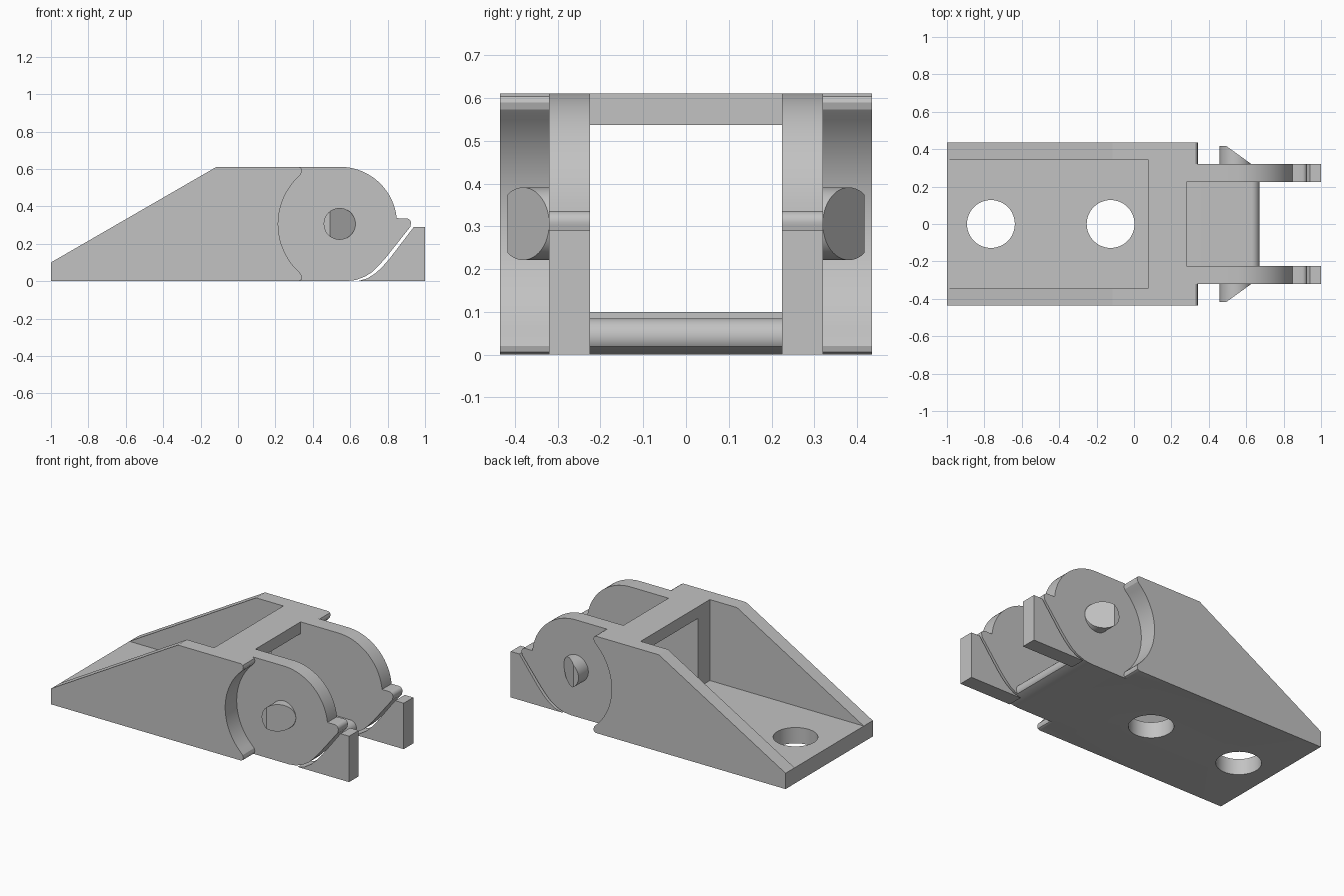
import bpy, bmesh, math
from mathutils import Vector

if "Cube" in bpy.data.objects:
    bpy.data.objects.remove(bpy.data.objects["Cube"])

grey = bpy.data.materials.new("plain grey")
grey.diffuse_color = (0.54, 0.54, 0.54, 1)
grey.use_nodes = True
grey.node_tree.nodes["Principled BSDF"].inputs["Base Color"].default_value = grey.diffuse_color


def arc(cx, cz, r, a0, a1, n):
    """Points on an arc in the xz plane, angles in degrees."""
    out = []
    for i in range(n + 1):
        a = math.radians(a0 + (a1 - a0) * i / n)
        out.append((cx + r * math.cos(a), cz + r * math.sin(a)))
    return out


def add_object(name, bm):
    bmesh.ops.recalc_face_normals(bm, faces=bm.faces)
    mesh = bpy.data.meshes.new(name)
    bm.to_mesh(mesh)
    bm.free()
    mesh.materials.append(grey)
    ob = bpy.data.objects.new(name, mesh)
    bpy.context.collection.objects.link(ob)
    return ob


def prism(name, pts, y0, y1):
    """Extrude an xz outline from y0 to y1."""
    bm = bmesh.new()
    face = bm.faces.new([bm.verts.new((x, y0, z)) for x, z in pts])
    res = bmesh.ops.extrude_face_region(bm, geom=[face])
    verts = [v for v in res["geom"] if isinstance(v, bmesh.types.BMVert)]
    bmesh.ops.translate(bm, verts=verts, vec=(0, y1 - y0, 0))
    return add_object(name, bm)


def box(name, x0, x1, y, z0, z1):
    return prism(name, [(x0, z0), (x1, z0), (x1, z1), (x0, z1)], -y, y)


def cut(target, cutter):
    mod = target.modifiers.new("cut", "BOOLEAN")
    mod.operation = "DIFFERENCE"
    mod.solver = "EXACT"
    mod.object = cutter
    cutter.hide_render = True
    bpy.context.view_layer.objects.active = target
    bpy.ops.object.modifier_apply(modifier=mod.name)
    bpy.data.objects.remove(cutter)


def smooth(ob):
    bpy.ops.object.select_all(action="DESELECT")
    ob.select_set(True)
    bpy.context.view_layer.objects.active = ob
    bpy.ops.object.shade_smooth_by_angle(angle=math.radians(25))


# Wedge body with rounded hinge end and small stop nub
outline = [(-1, 0), (0.58, 0), (0.63, 0.006), (0.68, 0.025), (0.715, 0.047),
           (0.75, 0.08), (0.79, 0.125), (0.921, 0.29)]
outline += arc(0.9, 0.311, 0.025, -20, 90, 6)
outline += arc(0.545, 0.306, 0.305, 5.7, 90, 24)
outline += [(-0.115, 0.611), (-1, 0.1)]
body = prism("body", outline, -0.435, 0.435)

# Outer side recesses with a concave edge, leaving the thin hinge ears
edge = [(1.2, 0.8), (0.325, 0.8), (0.325, 0.611), (0.338, 0.604), (0.342, 0.59),
        (0.337, 0.573)]
edge += arc(0.565, 0.305, 0.35, 133, 227, 32)
edge += [(0.337, 0.037), (0.342, 0.02), (0.338, 0.006), (0.325, 0), (0.325, -0.2),
         (1.2, -0.2)]
for y0, y1 in ((0.32, 0.6), (-0.6, -0.32)):
    cut(body, prism("side_cutter", edge, y0, y1))

# Slot between the ears, with a rounded floor lip
slot = [(0.28, 0.9), (0.28, 0.085)]
slot += arc(0.628, 0.0425, 0.0425, 90, -90, 14)
slot += [(0.628, -0.2), (1.3, -0.2), (1.3, 0.9)]
cut(body, prism("slot_cutter", slot, -0.225, 0.225))

# Rear pocket and the window under the bridge
cut(body, box("pocket_cutter", -1.2, 0.075, 0.345, 0.1, 0.9))
cut(body, box("window_cutter", -0.1, 0.4, 0.225, 0.1, 0.537))

# Mounting holes in the floor
for x in (-0.765, -0.125):
    bm = bmesh.new()
    bmesh.ops.create_cone(bm, cap_ends=True, segments=48, radius1=0.128,
                          radius2=0.128, depth=0.5)
    bmesh.ops.translate(bm, verts=bm.verts, vec=(x, 0, 0.05))
    cut(body, add_object("hole_cutter", bm))
smooth(body)

# Front stop blocks and bevelled pivot studs, one on each side
stop = [(0.64, 0), (1, 0), (1, 0.29), (0.94, 0.29), (0.812, 0.122), (0.77, 0.074),
        (0.735, 0.042), (0.69, 0.014)]
for s, side in ((1, "back"), (-1, "front")):
    smooth(prism("stop_block_" + side, stop, s * 0.225, s * 0.32))
    stud = prism("pivot_stud_" + side, arc(0.543, 0.306, 0.085, 0, 352.5, 47),
                 s * 0.31, s * 0.418)
    bm = bmesh.new()
    bm.from_mesh(stud.data)
    res = bmesh.ops.bisect_plane(
        bm, geom=bm.verts[:] + bm.edges[:] + bm.faces[:],
        plane_co=(0.492, s * 0.418, 0.306),
        plane_no=Vector((0.098, s * 0.136, 0)).normalized(), clear_outer=True)
    rim = [e for e in res["geom_cut"] if isinstance(e, bmesh.types.BMEdge)]
    bmesh.ops.holes_fill(bm, edges=rim, sides=0)
    bmesh.ops.recalc_face_normals(bm, faces=bm.faces)
    bm.to_mesh(stud.data)
    bm.free()
    smooth(stud)
